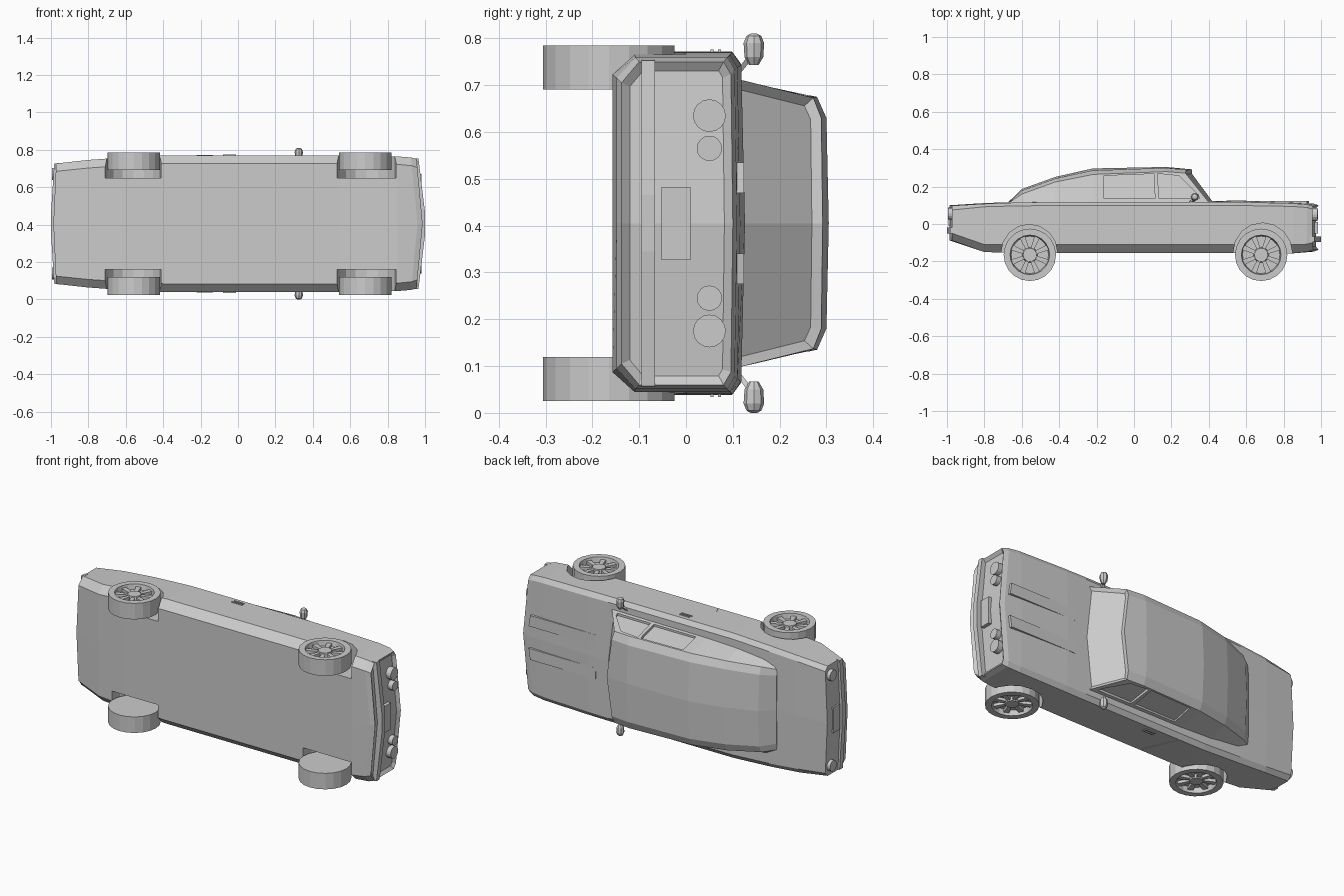
import bpy, bmesh, math
from mathutils import Vector

if "Cube" in bpy.data.objects:
    bpy.data.objects.remove(bpy.data.objects["Cube"])

# The car lies on its side: length = x, height = y, width = w (z = w + MID)
MID = 0.405


def P(x, y, w):
    return Vector((x, y, w + MID))


def finish(name, bm, hidden=False):
    bmesh.ops.recalc_face_normals(bm, faces=bm.faces)
    me = bpy.data.meshes.new(name)
    bm.to_mesh(me)
    bm.free()
    ob = bpy.data.objects.new(name, me)
    bpy.context.collection.objects.link(ob)
    if hidden:
        ob.hide_render = True
        ob.hide_set(True)
    return ob


def bridge(bm, a, b):
    n = len(a)
    for i in range(n):
        j = (i + 1) % n
        bm.faces.new((a[i], a[j], b[j], b[i]))


def prism(bm, bottom, top):
    a = [bm.verts.new(p) for p in bottom]
    b = [bm.verts.new(p) for p in top]
    bridge(bm, a, b)
    bm.faces.new(a)
    bm.faces.new(b)


def loft(name, halves, inset, depth):
    """Loft mirrored half sections (x, y, w); the front cap is split at the centre and inset."""
    bm = bmesh.new()
    rings = []
    for h in halves:
        rings.append([bm.verts.new(P(*p)) for p in h] +
                     [bm.verts.new(P(x, y, -w)) for x, y, w in h[-2:0:-1]])
    for a, b in zip(rings, rings[1:]):
        bridge(bm, a, b)
    m = len(halves[0])
    front = []
    for r in (rings[0], rings[-1]):
        front = [bm.faces.new(r[:m]), bm.faces.new(r[m - 1:] + r[:1])]
    bmesh.ops.recalc_face_normals(bm, faces=bm.faces)
    bmesh.ops.inset_region(bm, faces=front, thickness=inset, depth=-depth, use_even_offset=True)
    return finish(name, bm)


def slab(name, pts, y0, y1):
    """Plan outline (x, w) extruded in height."""
    bm = bmesh.new()
    prism(bm, [P(x, y0, w) for x, w in pts], [P(x, y1, w) for x, w in pts])
    return finish(name, bm)


def side_panel(name, pts, w0, w1):
    """Side outline (x, y) extruded in width; w0 and w1 may depend on y."""
    bm = bmesh.new()
    prism(bm, [P(x, y, w0(y)) for x, y in pts], [P(x, y, w1(y)) for x, y in pts])
    return finish(name, bm)


def disc(name, x, y, w, r, length, seg=16):
    """Round lamp with its axis along the car."""
    bm = bmesh.new()
    c = [(r * math.cos(2 * math.pi * i / seg), r * math.sin(2 * math.pi * i / seg)) for i in range(seg)]
    prism(bm, [P(x, y + a, w + b) for a, b in c], [P(x + length, y + a, w + b) for a, b in c])
    return finish(name, bm)


def cut(ob, cutter):
    cutter.hide_render = True
    cutter.hide_set(True)
    m = ob.modifiers.new("cut", 'BOOLEAN')
    m.operation = 'DIFFERENCE'
    m.solver = 'EXACT'
    m.object = cutter


# Body: x, side w, bottom w, bottom y, sill y, side-top y, shoulder w, shoulder y, centre y, bow
stations = [
    (-0.972, .322, .28, -.088, -.05, .075, .298, .098, .100, -.015),
    (-0.80, .341, .298, -.150, -.11, .092, .315, .108, .112, 0),
    (-0.62, .354, .310, -.155, -.11, .097, .328, .115, .118, 0),
    (-0.38, .366, .322, -.155, -.11, .099, .340, .118, .120, 0),
    (0.42, .366, .322, -.155, -.11, .099, .340, .118, .122, 0),
    (0.55, .365, .322, -.155, -.11, .099, .338, .118, .126, 0),
    (0.85, .360, .318, -.157, -.11, .094, .333, .110, .116, 0),
    (0.925, .354, .310, -.148, -.108, .088, .328, .104, .109, .035),
    (0.955, .345, .300, -.138, -.100, .080, .318, .096, .100, .032),
]
halves = []
for x, ws, wb, yb, yl, yu, wt, yt, yc, bow in stations:
    sec = [(yb, 0), (yb, wb), (yl, ws), (yu, ws), (yt, wt), (yc, 0)]
    halves.append([(x + bow * (1 - w / ws), y, w) for y, w in sec])
body = loft("body", halves, 0.018, 0.015)

# Wheel arches
for cx, r in ((-0.56, .15), (0.688, .158)):
    for s in (1, -1):
        arc = [(cx + r * math.cos(2 * math.pi * i / 16), -.152 + r * math.sin(2 * math.pi * i / 16))
               for i in range(16)]
        cut(body, side_panel("arch_cutter", arc, lambda y, s=s: s * .245, lambda y, s=s: s * .45))

# Cabin with inset windshield: x, base w, side w, side y, roof w, roof y, centre y
cab = [
    (-0.67, .25, .235, .112, .20, .116, .119),
    (-0.60, .278, .25, .160, .21, .178, .187),
    (-0.42, .298, .262, .225, .22, .243, .252),
    (-0.22, .306, .268, .265, .225, .286, .297),
    (0.17, .308, .270, .280, .225, .300, .305),
]
sections = [[(x, .10, 0), (x, .10, wb), (x, y1, w1), (x, y2, w2), (x, yc, 0)]
            for x, wb, w1, y1, w2, y2, yc in cab]
sections.append([(.445, .11, 0), (.405, .11, .308), (.275, .272, .268), (.28, .289, .225), (.31, .292, 0)])
cabin = loft("cabin", sections, 0.018, 0.014)

# Side windows cut along the sloped cabin side
slope = lambda y: .306 - (y - .11) * .235
windows = [[(-.16, .135), (.112, .135), (.107, .268), (-.16, .258)],
           [(.135, .135), (.35, .135), (.345, .155), (.24, .258), (.125, .269)]]
for pts in windows:
    for s in (1, -1):
        cut(cabin, side_panel("window_cutter", pts, lambda y, s=s: s * (slope(y) - .012),
                              lambda y, s=s: s * (slope(y) + .05)))

# Wheels: turned tyre and dish, hub and spokes
SEG = 20


def wheel(name, cx, s):
    cy = -0.165
    bm = bmesh.new()

    def ring(r, w):
        return [bm.verts.new(P(cx + r * math.cos(2 * math.pi * i / SEG),
                               cy + r * math.sin(2 * math.pi * i / SEG), s * w)) for i in range(SEG)]
    rings = [ring(*p) for p in ((.14, .286), (.14, .38), (.106, .38), (.100, .35))]
    for a, b in zip(rings, rings[1:]):
        bridge(bm, a, b)
    bm.faces.new(rings[0])
    bm.faces.new(rings[-1])
    h0, h1 = ring(.042, .345), ring(.036, .372)
    bridge(bm, h0, h1)
    bm.faces.new(h1)
    for k in range(8):
        a = 2 * math.pi * k / 8 + math.pi / 8
        d, n = Vector((math.cos(a), math.sin(a))), Vector((-math.sin(a), math.cos(a)))
        q = [d * .03 - n * .009, d * .103 - n * .015, d * .103 + n * .015, d * .03 + n * .009]
        prism(bm, [P(cx + v.x, cy + v.y, s * .345) for v in q], [P(cx + v.x, cy + v.y, s * .366) for v in q])
    finish(name, bm)


for s, side in ((1, "left"), (-1, "right")):
    wheel("front_wheel_" + side, 0.68, s)
    wheel("rear_wheel_" + side, -0.557, s)

    # Lamps
    disc("outer_headlight_" + side, 0.94, .05, s * .23, .035, .04)
    disc("inner_headlight_" + side, 0.945, .05, s * .16, .027, .04)
    disc("tail_light_" + side, -0.995, .055, s * .265, .032, .05)

    # Hood ridges
    slab("hood_ridge_" + side, [(.50, s * .065), (.50, s * .13), (.925, s * .13), (.935, s * .065)], .10, .124)

    # Door handle and door seam
    for k, y in enumerate((.052, .068)):
        side_panel("door_handle_" + side, [(-.08 + k * .005, y), (-.01, y), (-.01, y + .007), (-.08, y + .007)],
                   lambda v, s=s: s * .36, lambda v, s=s: s * .371)
    side_panel("door_seam_" + side, [(-.222, .098), (-.218, .098), (-.133, -.10), (-.137, -.10)],
               lambda v, s=s: s * .36, lambda v, s=s: s * .367)

    # Mirror: stem and tapered faceted head
    bm = bmesh.new()
    prism(bm, [P(x, y, s * .315) for x, y in ((.29, .10), (.31, .10), (.31, .112), (.29, .112))],
          [P(x, y, s * .352) for x, y in ((.315, .128), (.33, .128), (.33, .142), (.315, .142))])
    heads = []
    for w, r in ((.338, .010), (.355, .020), (.385, .022), (.400, .016), (.405, .007)):
        heads.append([bm.verts.new(P(.325 + r * math.cos(math.pi * i / 4), .145 + r * math.sin(math.pi * i / 4),
                                     s * w)) for i in range(8)])
    for a, b in zip(heads, heads[1:]):
        bridge(bm, a, b)
    bm.faces.new(heads[0])
    bm.faces.new(heads[-1])
    finish("mirror_" + side, bm)

# Bumpers and plates
slab("front_bumper", [(.94, -.35), (.965, -.348), (1, -.06), (1, .06), (.965, .348), (.94, .35), (.965, 0)],
     -.095, -.066)
slab("rear_bumper", [(-.96, -.325), (-.983, -.32), (-1, -.05), (-1, .05), (-.983, .32), (-.96, .325), (-.97, 0)],
     -.05, -.02)
slab("front_plate", [(.955, -.078), (.985, -.078), (.985, .078), (.955, .078)], -.052, .01)
slab("rear_plate", [(-.97, -.075), (-.993, -.075), (-.993, .075), (-.97, .075)], -.01, .05)
